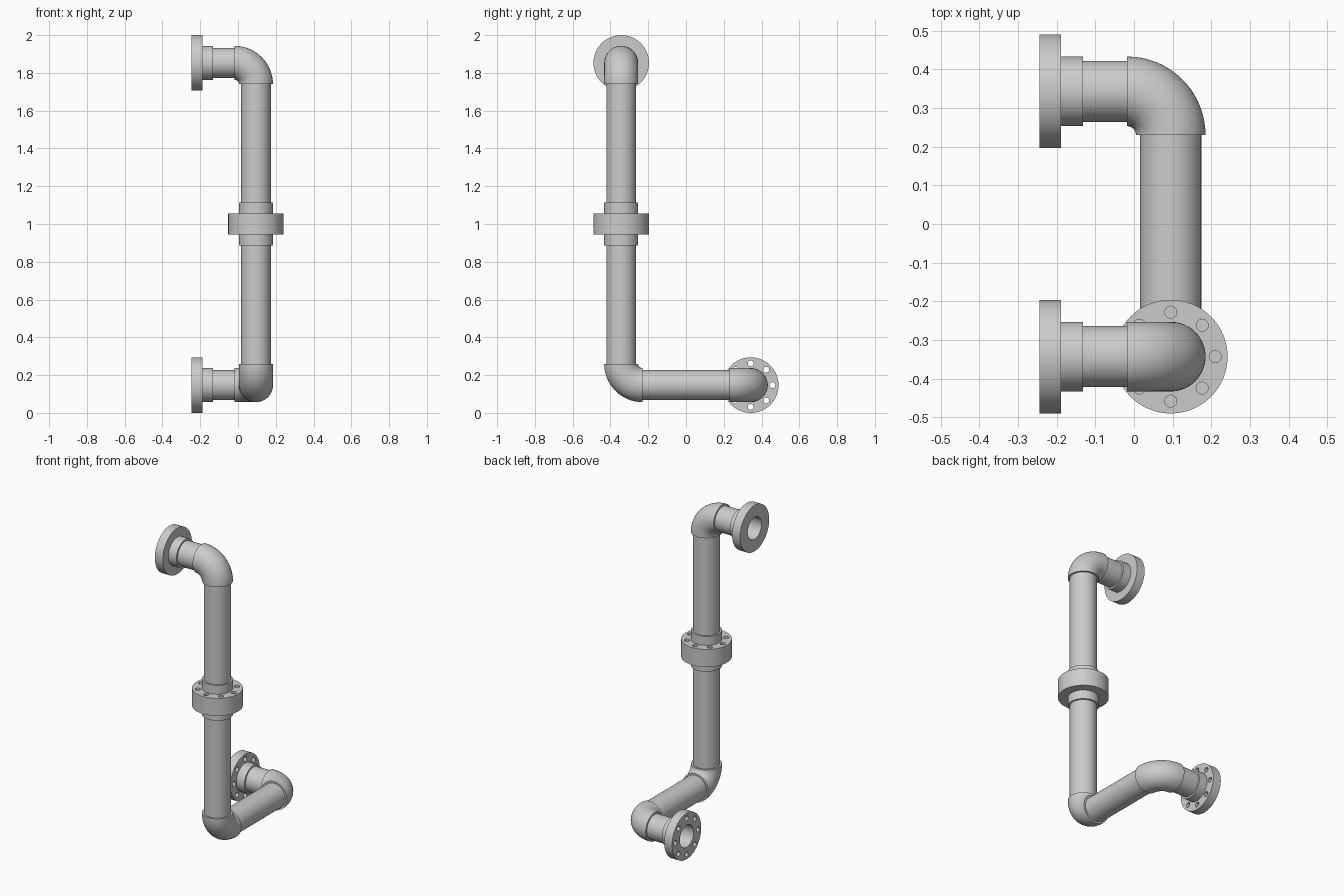
import bpy, bmesh, math
from mathutils import Vector, Matrix

if "Cube" in bpy.data.objects:
    bpy.data.objects.remove(bpy.data.objects["Cube"])

SEG = 64
BORE, PIPE, COLLAR, FLANGE = 0.070, 0.079, 0.090, 0.147
BEND = 0.113          # elbow centreline radius
PLATE, HUB = 0.056, 0.113   # flange plate thickness, total flange length
HOLE_R, HOLE_PITCH = 0.0155, 0.115


def finish(name, bm):
    bmesh.ops.recalc_face_normals(bm, faces=bm.faces[:])
    me = bpy.data.meshes.new(name)
    bm.to_mesh(me)
    bm.free()
    ob = bpy.data.objects.new(name, me)
    bpy.context.collection.objects.link(ob)
    return ob


def smooth(ob):
    bpy.ops.object.select_all(action='DESELECT')
    ob.select_set(True)
    bpy.context.view_layer.objects.active = ob
    bpy.ops.object.shade_smooth_by_angle(angle=math.radians(30))


def skin(bm, rings, close):
    """Bridge equal point rings with quads; close joins last ring to first."""
    rows = [[bm.verts.new(p) for p in ring] for ring in rings]
    n = len(rows[0])
    for i in range(len(rows) if close else len(rows) - 1):
        a, b = rows[i], rows[(i + 1) % len(rows)]
        for j in range(n):
            k = (j + 1) % n
            bm.faces.new((a[j], a[k], b[k], b[j]))


def lathe(name, profile, start, direction):
    """Revolve a closed (radius, length) profile about an axis."""
    rot = Vector(direction).to_track_quat('Z', 'Y').to_matrix().to_4x4()
    bm = bmesh.new()
    angles = [2 * math.pi * j / SEG for j in range(SEG)]
    skin(bm, [[(r * math.cos(a), r * math.sin(a), z) for a in angles]
              for r, z in profile], True)
    ob = finish(name, bm)
    ob.data.transform(Matrix.Translation(start) @ rot)
    return ob


def pipe(name, a, b):
    a, b = Vector(a), Vector(b)
    n = (b - a).length
    smooth(lathe(name, [(BORE, 0), (PIPE, 0), (PIPE, n), (BORE, n)], a, b - a))


def flange(name, start, direction):
    ob = lathe(name, [(BORE, 0), (FLANGE, 0), (FLANGE, PLATE), (COLLAR, PLATE),
                      (COLLAR, HUB), (BORE, HUB)], start, direction)
    # ring of eight bolt holes
    rot = Vector(direction).to_track_quat('Z', 'Y').to_matrix().to_4x4()
    bm = bmesh.new()
    for i in range(8):
        a = i * math.pi / 4
        pos = (HOLE_PITCH * math.cos(a), HOLE_PITCH * math.sin(a), PLATE / 2)
        bmesh.ops.create_cone(bm, cap_ends=True, segments=24, radius1=HOLE_R,
                              radius2=HOLE_R, depth=PLATE * 1.5,
                              matrix=Matrix.Translation(pos))
    bm.transform(Matrix.Translation(start) @ rot)
    cutter = finish("bolt_hole_cutter", bm)
    cutter.hide_render = True
    mod = ob.modifiers.new("bolt_holes", 'BOOLEAN')
    mod.operation, mod.solver, mod.object = 'DIFFERENCE', 'EXACT', cutter
    bpy.context.view_layer.update()
    dg = bpy.context.evaluated_depsgraph_get()
    me = bpy.data.meshes.new_from_object(ob.evaluated_get(dg))
    ob.modifiers.clear()
    ob.data = me
    bpy.data.objects.remove(cutter)
    smooth(ob)


def elbow(name, corner, u, v, steps=20):
    """Hollow quarter bend joining directions u and v leaving the corner."""
    corner, u, v = Vector(corner), Vector(u), Vector(v)
    centre, side = corner + BEND * (u + v), u.cross(v)
    bm = bmesh.new()
    rings = []
    for radius, order in ((COLLAR, range(steps + 1)),
                          (BORE, range(steps, -1, -1))):
        for i in order:
            t = i / steps * math.pi / 2
            e = -(v * math.cos(t) + u * math.sin(t))
            mid = centre + BEND * e
            rings.append([mid + radius * (e * math.cos(a) + side * math.sin(a))
                          for a in (2 * math.pi * j / SEG for j in range(SEG))])
    skin(bm, rings, True)
    smooth(finish(name, bm))


X, Y, LOW, HIGH, MID = 0.095, 0.343, 0.147, 1.853, 1.0
END = -0.245
LEFT, BACK, FRONT = (-1, 0, 0), (0, 1, 0), (0, -1, 0)
UP, DOWN = (0, 0, 1), (0, 0, -1)

# end flanges and their stub pipes
for tag, y, z in (("lower", Y, LOW), ("upper", -Y, HIGH)):
    flange(tag + "_end_flange", (END, y, z), (1, 0, 0))
    pipe(tag + "_stub_pipe", (END + HUB, y, z), (X - BEND, y, z))

# elbows
elbow("upper_elbow", (X, -Y, HIGH), LEFT, DOWN)
elbow("lower_front_elbow", (X, -Y, LOW), UP, BACK)
elbow("lower_back_elbow", (X, Y, LOW), LEFT, FRONT)

# long pipes
pipe("floor_pipe", (X, -Y + BEND, LOW), (X, Y - BEND, LOW))
pipe("lower_riser_pipe", (X, -Y, LOW + BEND), (X, -Y, MID - HUB))
pipe("upper_riser_pipe", (X, -Y, MID + HUB), (X, -Y, HIGH - BEND))

# bolted joint halfway up the riser
flange("joint_flange_lower", (X, -Y, MID), DOWN)
flange("joint_flange_upper", (X, -Y, MID), UP)
